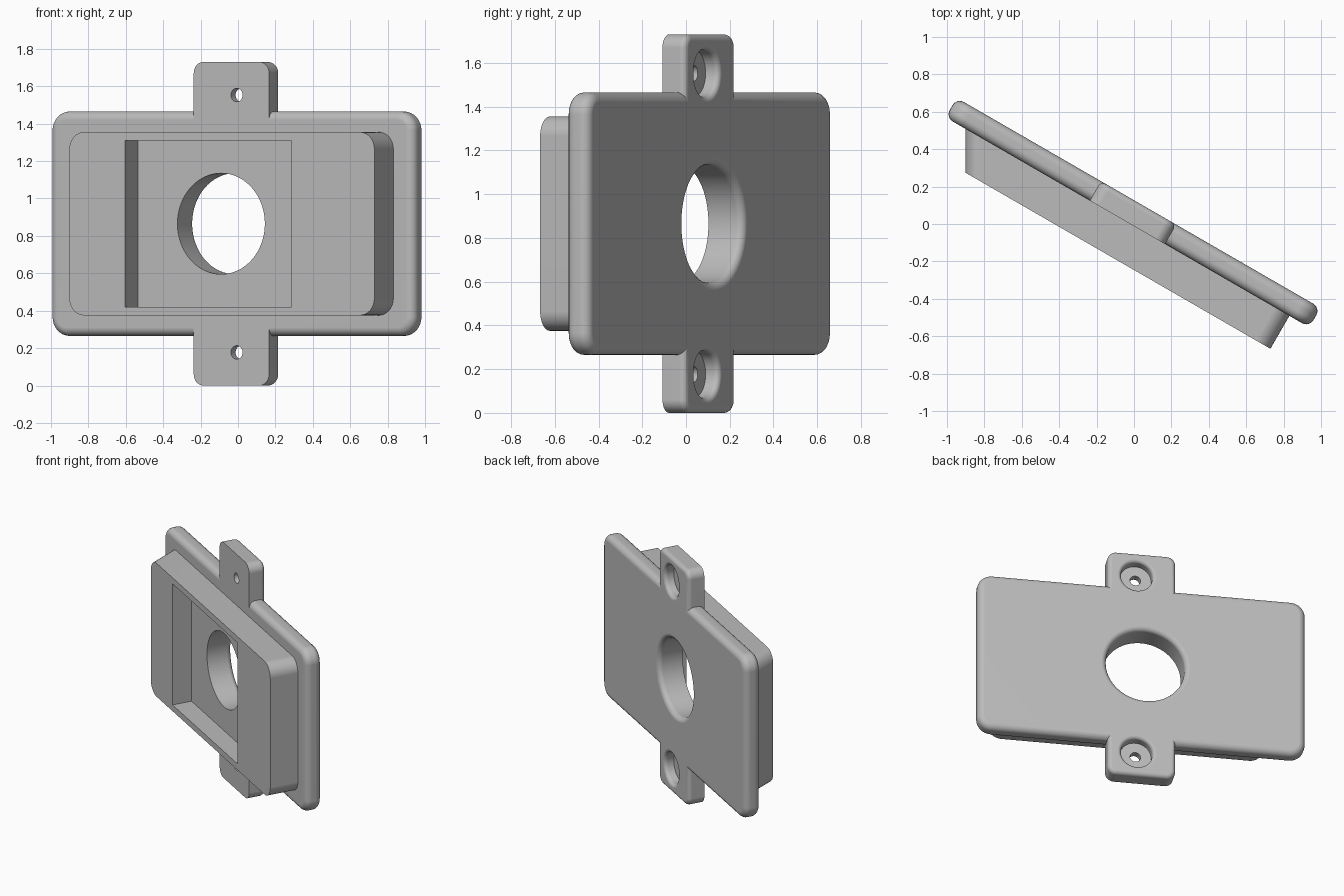
import bpy, bmesh, math
from mathutils import Vector

if "Cube" in bpy.data.objects:
    bpy.data.objects.remove(bpy.data.objects["Cube"], do_unlink=True)

# Local frame: x along the plate, y through its thickness, z up.
MID_X, MID_Z = -0.035, 0.865
FRONT, BACK = -0.01, 0.11
TURN = math.radians(-30)

grey = bpy.data.materials.new("light_grey")
grey.diffuse_color = (0.5, 0.5, 0.5, 1)
grey.use_nodes = True
shader = grey.node_tree.nodes["Principled BSDF"]
shader.inputs["Base Color"].default_value = grey.diffuse_color
shader.inputs["Roughness"].default_value = 0.6


def finish(name, bm):
    bmesh.ops.recalc_face_normals(bm, faces=bm.faces[:])
    mesh = bpy.data.meshes.new(name)
    bm.to_mesh(mesh)
    bm.free()
    mesh.materials.append(grey)
    obj = bpy.data.objects.new(name, mesh)
    bpy.context.collection.objects.link(obj)
    return obj


def slab(name, cx, half_x, half_z, y0, y1, radius=0, soft=(), fillet=0, lean=0):
    """Rounded rectangle pushed from y0 to y1; soft lists the y of filleted rims."""
    bm = bmesh.new()
    ring = []
    steps = 8 if radius else 0
    for k, (sx, sz) in enumerate([(1, 1), (-1, 1), (-1, -1), (1, -1)]):
        for i in range(steps + 1):
            a = math.pi / 2 * (k + (i / steps if steps else 0))
            ring.append(bm.verts.new((cx + sx * (half_x - radius) + radius * math.cos(a), y0,
                                      MID_Z + sz * (half_z - radius) + radius * math.sin(a))))
    cap = bm.faces.new(ring)
    out = bmesh.ops.extrude_face_region(bm, geom=[cap], use_keep_orig=True)
    top = [g for g in out["geom"] if isinstance(g, bmesh.types.BMVert)]
    bmesh.ops.translate(bm, verts=top, vec=(0, y1 - y0, 0))
    if lean:  # slanted left end
        for v in bm.verts:
            if v.co.x < cx:
                v.co.x -= (v.co.y - FRONT) * lean
    bmesh.ops.recalc_face_normals(bm, faces=bm.faces[:])
    rims = [e for e in bm.edges
            if any(all(abs(v.co.y - y) < 1e-5 for v in e.verts) for y in soft)]
    if rims:
        bmesh.ops.bevel(bm, geom=rims, offset=fillet, segments=6, profile=0.5, affect='EDGES')
    return finish(name, bm)


def lathe(name, cx, cz, profile, sides=64):
    """Solid of revolution about y from (radius, y) points."""
    bm = bmesh.new()
    rings = [[bm.verts.new((cx + r * math.cos(t), y, cz + r * math.sin(t)))
              for t in (math.tau * i / sides for i in range(sides))] for r, y in profile]
    for a, b in zip(rings, rings[1:]):
        for i in range(sides):
            j = (i + 1) % sides
            bm.faces.new((a[i], a[j], b[j], b[i]))
    bm.faces.new(rings[0])
    bm.faces.new(rings[-1])
    return finish(name, bm)


def flare(r, f):
    """Rounded mouth at the back surface."""
    arc = [(r + f - f * math.cos(a), BACK - f + f * math.sin(a))
           for a in (math.pi / 2 * i / 6 for i in range(7))]
    return arc + [(r + f, BACK + 0.1)]


def combine(target, tool, operation):
    mod = target.modifiers.new("combine", 'BOOLEAN')
    mod.operation, mod.solver, mod.object = operation, 'EXACT', tool
    apply(target, mod)
    bpy.data.objects.remove(tool, do_unlink=True)


def apply(obj, mod):
    bpy.context.view_layer.objects.active = obj
    bpy.ops.object.modifier_apply(modifier=mod.name)


# Face plate, mounting tabs and raised front block
plate = slab("mounting_plate", MID_X, 1.123, 0.6, FRONT, BACK, 0.1, (FRONT, BACK), 0.045)
tabs = slab("mounting_tabs", MID_X, 0.2325, 0.865, FRONT, BACK, 0.06, (BACK,), 0.03)
block = slab("front_block", MID_X, 1.0, 0.49, -0.213, 0.05, 0.09,
             lean=math.tan(math.radians(30)))
combine(plate, tabs, 'UNION')
combine(plate, block, 'UNION')

# Square recess and round opening
HOLE_X = -0.062
combine(plate, slab("recess", HOLE_X, 0.514, 0.445, -0.4, -0.073), 'DIFFERENCE')
combine(plate, lathe("opening", HOLE_X, MID_Z, [(0.27, -0.15)] + flare(0.27, 0.035)), 'DIFFERENCE')

# Counterbored screw holes
for side in (-1, 1):
    bore = [(0.036, -0.1), (0.036, 0.04), (0.108, 0.04)] + flare(0.108, 0.025)
    combine(plate, lathe("screw_hole", -0.002, MID_Z + side * 0.688, bore, 48), 'DIFFERENCE')

# Turn into place and shade
plate.rotation_euler.z = TURN
for o in bpy.context.selected_objects:
    o.select_set(False)
plate.select_set(True)
bpy.context.view_layer.objects.active = plate
bpy.ops.object.transform_apply(location=False, rotation=True, scale=False)
bpy.ops.object.shade_smooth_by_angle(angle=math.radians(30))
weighted = plate.modifiers.new("clean_shading", 'WEIGHTED_NORMAL')
weighted.keep_sharp = True
apply(plate, weighted)
